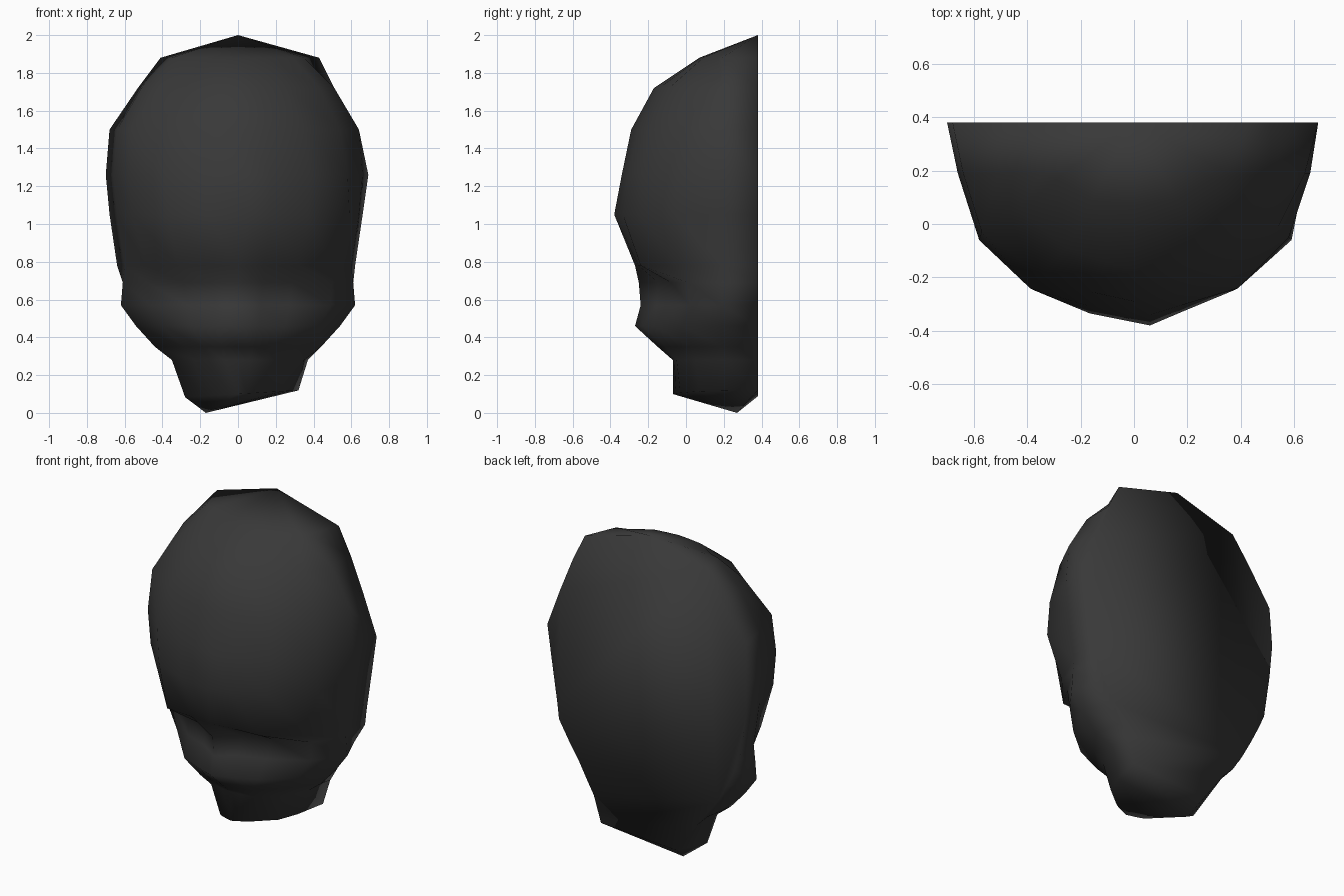
import bpy
import bmesh

cube = bpy.data.objects.get("Cube")
if cube:
    bpy.data.objects.remove(cube, do_unlink=True)

BACK = 0.38      # plane of the flat back
SIDE = 0.19      # depth of the side column

# Cross-sections: height, right rim x, left rim x, side x,
# right temple (x, y), left temple (x, y), middle (x, y), centre y
CROWN = [
    (1.88, .41, .43, .35, (.29, .17), (.29, .17), (.16, .09), .07),
    (1.72, .53, .51, .51, (.43, .05), (.43, .04), (.25, -.09), -.17),
    (1.50, .68, .60, .64, (.57, -.03), (.54, -.01), (.35, -.19), -.29),
    (1.26, .70, .69, .66, (.58, -.06), (.58, -.05), (.39, -.24), -.34),
    (1.05, .68, .66, .64, (.56, -.06), (.59, -.06), (.37, -.25), -.38),
]
EYES = [
    (.78, .64, .62, .60, (.49, -.04), (.50, -.04), (.32, -.24), -.27),
    (.69, .60, .61, .61, (.48, .02), (.50, .01), (.29, -.08), -.25),
    (.57, .54, .54, .62, (.46, .03), (.49, .02), (.27, -.10), -.24),
]
JAW = [
    (.46, .48, .47, .54, (.40, .01), (.43, -.02), (.25, -.17), -.27),
    (.35, .41, .41, .44, (.29, .05), (.32, .03), (.18, -.11), -.15),
    (.28, .34, .37, .35, (.23, .06), (.27, .05), (.15, -.05), -.07),
    (.10, .20, .32, .28, (.18, .08), (.23, .07), (.10, -.03), -.07),
]


def ring(bm, section, pinch):
    """Row of vertices from the right rim round the front to the left rim."""
    z, right, left, side, temple_r, temple_l, middle, front = section
    lean = .06 if .9 < z < 1.4 else 0
    # Point beside the nose: a high pinch hugs the socket, a low one rounds out
    nose = (middle[0] * .45, front + (middle[1] - front) * pinch)
    points = [(-right, BACK)]
    points += [(-x, y) for x, y in ((side, SIDE), temple_r, middle, nose)]
    points += [(lean, front), nose, middle, temple_l, (side, SIDE), (left, BACK)]
    tilt = .06 if z < .2 else 0
    return [bm.verts.new((x, y, z + tilt * x)) for x, y in points]


def shell(name, material):
    bm = bmesh.new()
    rows = []
    for sections, pinch in ((CROWN, .35), (EYES, .6), (JAW, .4)):
        rows += [ring(bm, s, pinch) for s in sections]
    top = bm.verts.new((0, BACK, 2))
    chin = bm.verts.new((-.17, .27, 0))

    # Curved front between neighbouring rows
    for a, b in zip(rows, rows[1:]):
        for i in range(len(a) - 1):
            bm.faces.new((a[i], b[i], b[i + 1], a[i + 1]))

    # Crown and underside of the jaw
    for row, tip in ((rows[0], top), (rows[-1], chin)):
        for a, b in zip(row, row[1:]):
            bm.faces.new((a, b, tip))
    bm.faces.new((rows[-1][-1], rows[-1][0], chin))

    # Flat back
    rim = [r[0] for r in reversed(rows)] + [top] + [r[-1] for r in rows]
    bm.faces.new(rim)

    bmesh.ops.recalc_face_normals(bm, faces=bm.faces)
    for face in bm.faces:
        face.smooth = True
    mesh = bpy.data.meshes.new(name)
    bm.to_mesh(mesh)
    bm.free()
    mesh.materials.append(material)
    obj = bpy.data.objects.new(name, mesh)
    bpy.context.collection.objects.link(obj)


charcoal = bpy.data.materials.new("charcoal")
charcoal.use_nodes = True
colour = (.04, .04, .04, 1)
charcoal.diffuse_color = colour
charcoal.node_tree.nodes["Principled BSDF"].inputs["Base Color"].default_value = colour

shell("skull_mask", charcoal)
